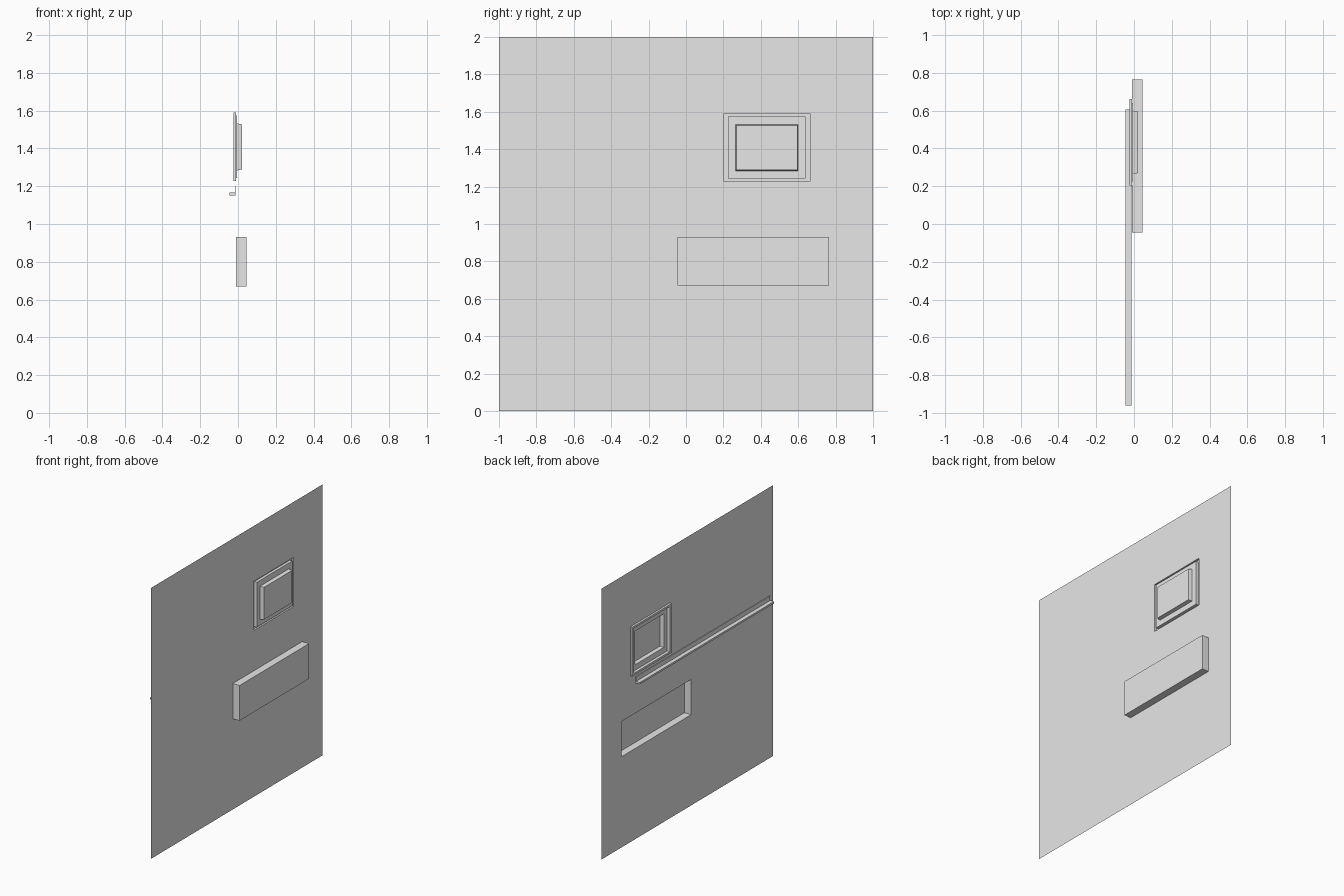
import bpy, bmesh

cube = bpy.data.objects.get("Cube")
if cube:
    bpy.data.objects.remove(cube, do_unlink=True)

grey = bpy.data.materials.new("plain grey")
grey.use_nodes = True
grey.diffuse_color = (0.8, 0.8, 0.8, 1)
grey.node_tree.nodes["Principled BSDF"].inputs["Base Color"].default_value = (0.8, 0.8, 0.8, 1)

SHEET_X = -0.01
# Openings as (y min, y max, z min, z max)
WINDOW = (0.203, 0.663, 1.228, 1.59)
POCKET = (-0.046, 0.765, 0.67, 0.93)


def finish(name, bm):
    mesh = bpy.data.meshes.new(name)
    bm.to_mesh(mesh)
    bm.free()
    mesh.materials.append(grey)
    obj = bpy.data.objects.new(name, mesh)
    bpy.context.collection.objects.link(obj)
    return obj


def ring(bm, x, rect):
    y0, y1, z0, z1 = rect
    return [bm.verts.new((x, y, z)) for y, z in ((y0, z0), (y1, z0), (y1, z1), (y0, z1))]


def stepped_pressing(name, steps):
    """Join nested rectangles (x, rect) and close the last one."""
    bm = bmesh.new()
    loops = [ring(bm, x, rect) for x, rect in steps]
    for a, b in zip(loops, loops[1:]):
        for i in range(4):
            j = (i + 1) % 4
            bm.faces.new((a[i], a[j], b[j], b[i]))
    bm.faces.new(loops[-1])
    return finish(name, bm)


# Thin wall sheet with the two openings left out
bm = bmesh.new()
holes = (WINDOW, POCKET)
ys = sorted({-1, 1, *(v for h in holes for v in h[:2])})
zs = sorted({0, 2, *(v for h in holes for v in h[2:])})
for y0, y1 in zip(ys, ys[1:]):
    for z0, z1 in zip(zs, zs[1:]):
        cy, cz = (y0 + y1) / 2, (z0 + z1) / 2
        if not any(h[0] < cy < h[1] and h[2] < cz < h[3] for h in holes):
            bm.faces.new(ring(bm, SHEET_X, (y0, y1, z0, z1)))
bmesh.ops.remove_doubles(bm, verts=bm.verts, dist=0.0001)
bmesh.ops.dissolve_limit(bm, angle_limit=0.01, verts=bm.verts, edges=bm.edges)
finish("wall_panel", bm)

# Window frame: groove, raised step, then a slightly tapered box
MIDDLE = (0.225, 0.64, 1.243, 1.575)
INNER = (0.265, 0.6, 1.284, 1.532)
FACE = (0.27, 0.595, 1.289, 1.527)
stepped_pressing("window_recess", [
    (SHEET_X, WINDOW), (-0.025, WINDOW), (-0.025, MIDDLE),
    (-0.004, MIDDLE), (-0.004, INNER), (0.022, FACE)])

# Long shallow pocket
stepped_pressing("wall_pocket", [(SHEET_X, POCKET), (0.045, POCKET)])

# Angle-section ledge on the back of the wall
bm = bmesh.new()
section = [(-0.012, 1.152), (-0.012, 1.2), (-0.016, 1.2),
           (-0.016, 1.166), (-0.046, 1.166), (-0.046, 1.152)]
end = bm.faces.new([bm.verts.new((x, -0.96, z)) for x, z in section])
moved = bmesh.ops.extrude_face_region(bm, geom=[end])["geom"]
bmesh.ops.translate(bm, vec=(0, 1.565, 0),
                    verts=[v for v in moved if isinstance(v, bmesh.types.BMVert)])
# Restore the starting cap if the extrusion consumed it
bmesh.ops.holes_fill(bm, edges=[e for e in bm.edges if e.is_boundary], sides=0)
bmesh.ops.recalc_face_normals(bm, faces=bm.faces)
finish("ledge", bm)
